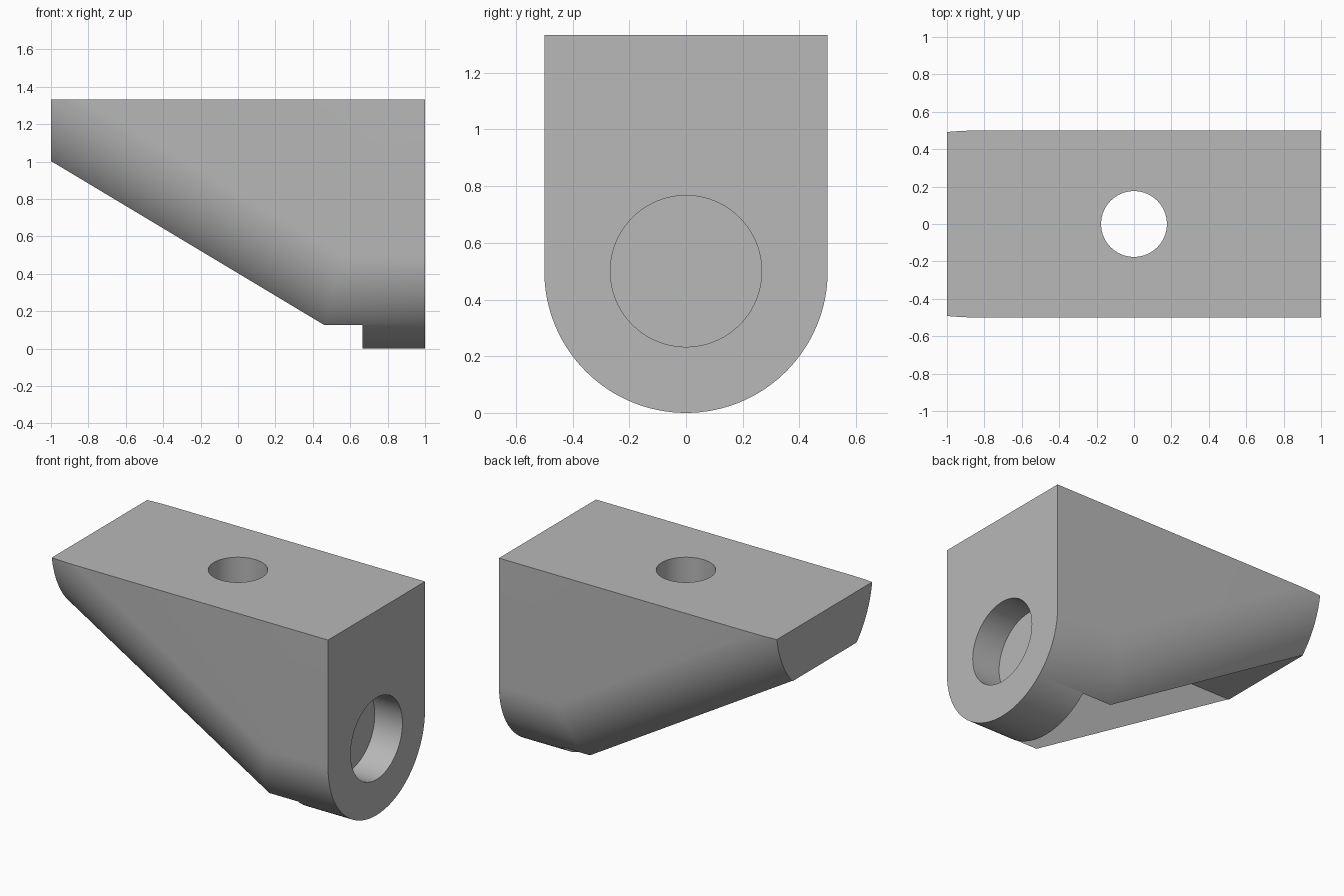
import bpy, bmesh, math
from mathutils import Matrix, Vector

cube = bpy.data.objects.get("Cube")
if cube:
    bpy.data.objects.remove(cube, do_unlink=True)

R = 0.5                                # radius of the rounded underside
TOP = 4 / 3                            # height of the top face
WALL = 1 / 3                           # inner half width, also plate thickness
SLOPE = math.atan2(0.873, 1.455)       # incline of the underside
KINK_X = 0.563                         # where level and sloping axes meet

grey = bpy.data.materials.new("plain grey")
grey.use_nodes = True
colour = (0.48, 0.48, 0.48, 1)
grey.diffuse_color = colour
grey.node_tree.nodes["Principled BSDF"].inputs["Base Color"].default_value = colour


def make_object(name, bm):
    bmesh.ops.recalc_face_normals(bm, faces=bm.faces)
    mesh = bpy.data.meshes.new(name)
    bm.to_mesh(mesh)
    bm.free()
    mesh.materials.append(grey)
    obj = bpy.data.objects.new(name, mesh)
    bpy.context.collection.objects.link(obj)
    return obj


def cylinder(name, radius, depth, matrix):
    bm = bmesh.new()
    bmesh.ops.create_cone(bm, cap_ends=True, segments=96, radius1=radius,
                          radius2=radius, depth=depth, matrix=matrix)
    return make_object(name, bm)


# Bracket body: U profile running level, then mitred into the sloping run
steps = 64
arc = [(-R * math.cos(math.pi * i / steps), -R * math.sin(math.pi * i / steps))
       for i in range(steps + 1)]
profile = [(-R, 1.2)] + arc + [(R, 1.2)]
axis_end = R + (KINK_X + 1) * math.tan(SLOPE)

bm = bmesh.new()
rings = [
    [bm.verts.new((1, y, R + w)) for y, w in profile],
    [bm.verts.new((KINK_X + w * math.tan(SLOPE / 2), y, R + w)) for y, w in profile],
    [bm.verts.new((-1, y, axis_end + w / math.cos(SLOPE))) for y, w in profile],
]
n = len(profile)
for a, b in zip(rings, rings[1:]):
    for i in range(n):
        j = (i + 1) % n
        bm.faces.new((a[i], a[j], b[j], b[i]))
bm.faces.new(rings[0])
bm.faces.new(rings[-1])

# Flat top
bmesh.ops.bisect_plane(bm, geom=bm.verts[:] + bm.edges[:] + bm.faces[:],
                       plane_co=(0, 0, TOP), plane_no=(0, 0, 1), clear_outer=True)
bmesh.ops.holes_fill(bm, edges=[e for e in bm.edges if e.is_boundary], sides=0)
bracket = make_object("bracket_body", bm)

# Open pocket between the side walls
bm = bmesh.new()
low, high = Vector((-1.3, -WALL, -0.3)), Vector((2 / 3, WALL, 1))
bmesh.ops.create_cube(bm, size=1, matrix=Matrix.Translation((low + high) / 2)
                      @ Matrix.Diagonal((*(high - low), 1)))
pocket = make_object("pocket_cutter", bm)

# Through hole in the top plate and blind bore in the end plate
top_hole = cylinder("top_hole_cutter", 0.176, 1, Matrix.Translation((0, 0, 1.2)))
end_bore = cylinder("end_bore_cutter", 0.267, 0.4,
                    Matrix.Translation((1, 0, R)) @ Matrix.Rotation(math.pi / 2, 4, 'Y'))

bpy.ops.object.select_all(action='DESELECT')
bpy.context.view_layer.objects.active = bracket
bracket.select_set(True)
for cutter in (pocket, top_hole, end_bore):
    cutter.hide_render = True
    mod = bracket.modifiers.new(cutter.name, 'BOOLEAN')
    mod.operation = 'DIFFERENCE'
    mod.solver = 'EXACT'
    mod.object = cutter
    bpy.ops.object.modifier_apply(modifier=mod.name)
    bpy.data.objects.remove(cutter, do_unlink=True)

bpy.ops.object.shade_smooth_by_angle(angle=math.radians(32))
